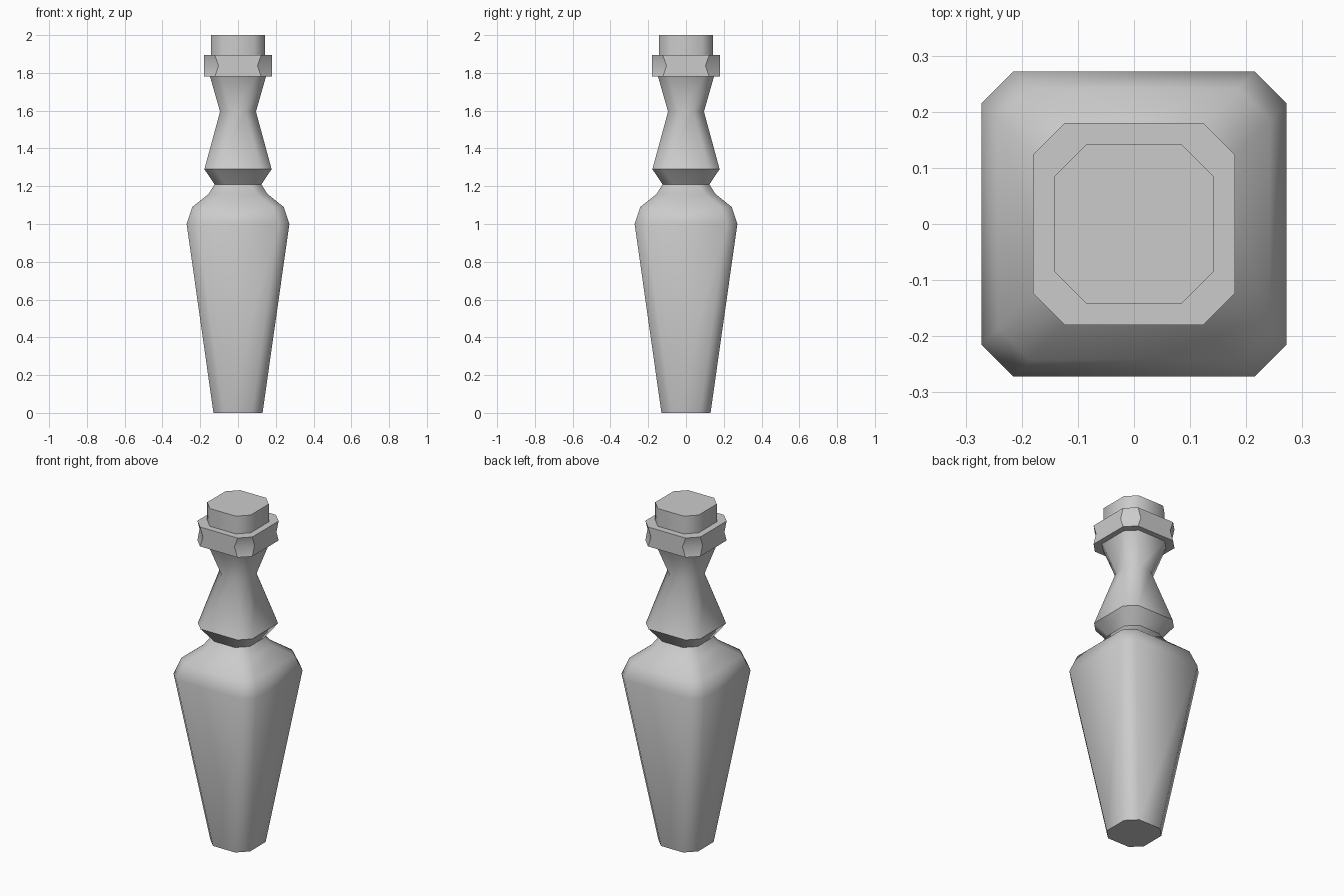
import bpy
import bmesh
import math

cube = bpy.data.objects.get("Cube")
if cube:
    bpy.data.objects.remove(cube, do_unlink=True)

GREY = (0.6, 0.6, 0.6, 1.0)
CHAMFER = 0.057

# One plain grey material
grey = bpy.data.materials.new("plain_grey")
grey.use_nodes = True
grey.diffuse_color = GREY
grey.node_tree.nodes["Principled BSDF"].inputs["Base Color"].default_value = GREY


def chamfered_square(bm, z, half, chamfer):
    """Ring of eight vertices: a square with its corners cut off."""
    flat = half - chamfer
    ring = []
    for quarter in range(4):
        c, s = round(math.cos(quarter * math.pi / 2)), round(math.sin(quarter * math.pi / 2))
        for x, y in ((half, -flat), (half, flat)):
            ring.append(bm.verts.new((x * c - y * s, x * s + y * c, z)))
    return ring


def loft(name, profile, cap_bottom=True, cap_top=True):
    """Stack chamfered squares given as (height, half width[, chamfer])."""
    bm = bmesh.new()
    rings = [chamfered_square(bm, p[0], p[1], p[2] if len(p) > 2 else CHAMFER)
             for p in profile]
    for low, high in zip(rings, rings[1:]):
        for i in range(len(low)):
            j = (i + 1) % len(low)
            bm.faces.new((low[i], low[j], high[j], high[i]))
    if cap_bottom:
        bm.faces.new(rings[0][::-1])
    if cap_top:
        bm.faces.new(rings[-1])
    mesh = bpy.data.meshes.new(name)
    bm.to_mesh(mesh)
    bm.free()
    mesh.materials.append(grey)
    obj = bpy.data.objects.new(name, mesh)
    bpy.context.collection.objects.link(obj)
    bpy.ops.object.select_all(action='DESELECT')
    obj.select_set(True)
    bpy.context.view_layer.objects.active = obj
    bpy.ops.object.shade_smooth_by_angle(angle=math.radians(46.5))
    return obj


# Tapered lower leg with a rounded shoulder
loft("tapered_leg", [(0, 0.13), (1.0, 0.272), (1.09, 0.242), (1.16, 0.155), (1.21, 0.124)],
     cap_top=False)

# Bulb, narrow waist and flare beneath the collar
loft("waisted_neck", [(1.21, 0.124), (1.29, 0.178), (1.595, 0.095), (1.78, 0.148)],
     cap_bottom=False, cap_top=False)

# Wide collar, its corners cut deeper at mid height
loft("collar", [(1.78, 0.18), (1.837, 0.18, 0.077), (1.895, 0.18)])

# Square block on top
loft("top_block", [(1.895, 0.142), (2.0, 0.142)], cap_bottom=False)
